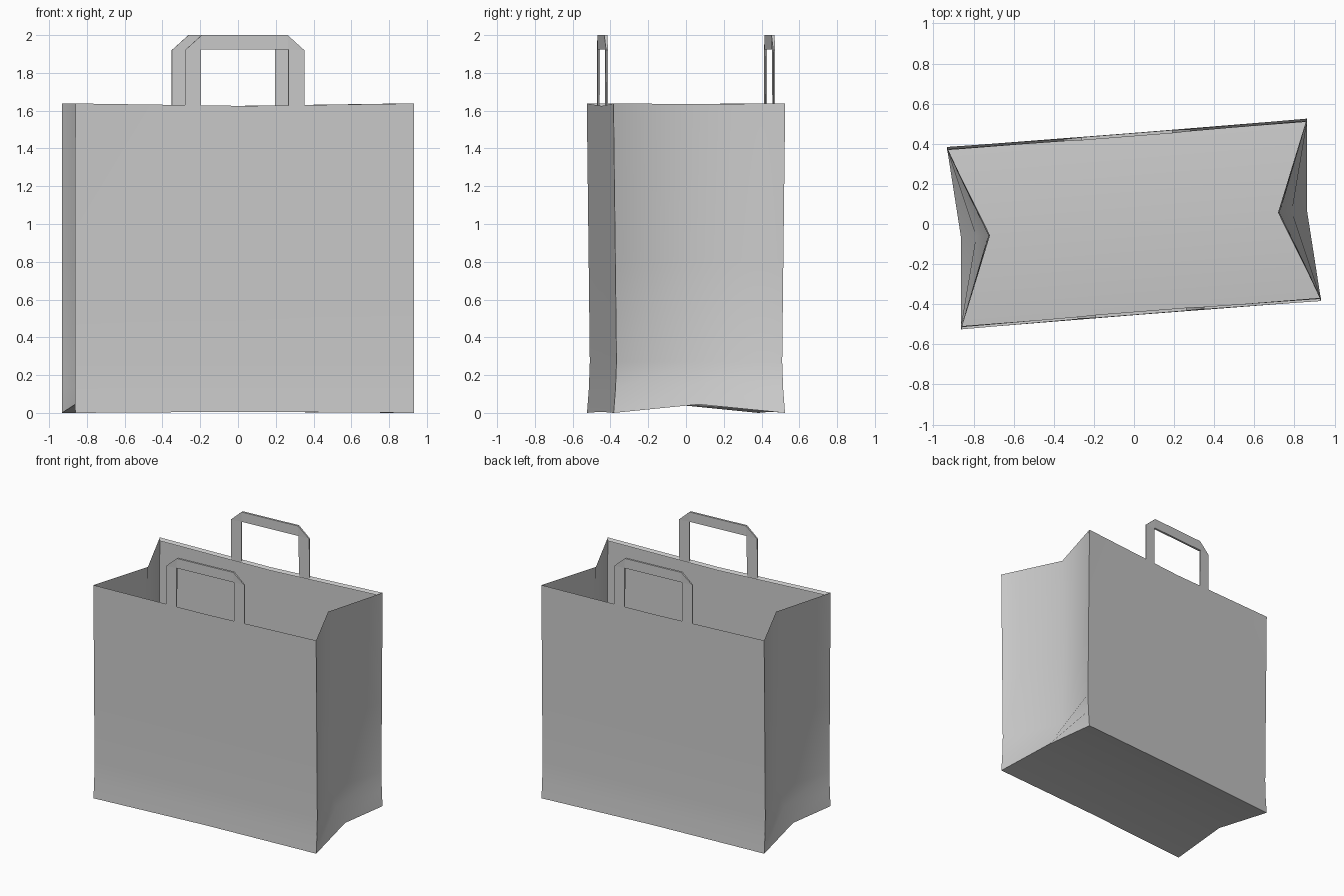
import bpy, bmesh, math

if "Cube" in bpy.data.objects:
    bpy.data.objects.remove(bpy.data.objects["Cube"])

TURN = math.radians(4.5)   # the bag stands slightly turned
HW = 0.9                   # half width of the wide panels


def make_object(name, verts, faces, smooth=None):
    mesh = bpy.data.meshes.new(name)
    bm = bmesh.new()
    vs = [bm.verts.new(v) for v in verts]
    for f in faces:
        bm.faces.new([vs[i] for i in f])
    bmesh.ops.recalc_face_normals(bm, faces=bm.faces)
    bm.to_mesh(mesh)
    bm.free()
    ob = bpy.data.objects.new(name, mesh)
    bpy.context.collection.objects.link(ob)
    ob.rotation_euler.z = TURN
    if smooth:
        bpy.ops.object.select_all(action='DESELECT')
        bpy.context.view_layer.objects.active = ob
        ob.select_set(True)
        bpy.ops.object.shade_smooth_by_angle(angle=math.radians(smooth))
    return ob


# Bag body: stacked rings with gusseted ends
# (corner z, panel middle z, gusset z, corner y, panel middle y, gusset x)
rows = [
    (0.0, 0.006, 0.045, 0.455, 0.453, 0.865),
    (0.13, 0.13, 0.15, 0.445, 0.445, 0.79),
    (0.27, 0.27, 0.27, 0.440, 0.440, 0.73),
    (0.80, 0.80, 0.80, 0.446, 0.443, 0.72),
    (1.638, 1.625, 1.635, 0.456, 0.449, 0.728),
]
verts, faces = [], []
for zc, zm, zg, yc, ym, xg in rows:
    verts += [(-HW, -yc, zc), (0, -ym, zm), (HW, -yc, zc), (xg, 0, zg),
              (HW, yc, zc), (0, ym, zm), (-HW, yc, zc), (-xg, 0, zg)]
for r in range(len(rows) - 1):
    for i in range(8):
        a, b = r * 8 + i, r * 8 + (i + 1) % 8
        faces.append((a, b, b + 8, a + 8))

# Bottom: shallow ridge along the middle
c = len(verts)
verts.append((0, 0, 0.045))
faces += [(0, 1, c, 7), (1, 2, 3, c), (3, 4, 5, c), (5, 6, 7, c)]
make_object("bag_body", verts, faces, 50)


# Folded lip inside each wide rim
def rim_lip(name, s):
    v = []
    for x, y, z in ((-HW, 0.456, 1.638), (0, 0.449, 1.625), (HW, 0.456, 1.638)):
        v += [(x, s * y, z), (x * 0.995, s * (y - 0.013), z - 0.02)]
    make_object(name, v, [(0, 2, 3, 1), (2, 4, 5, 3)])


# Handle: flat strap with cut corners, slightly thicker along the top bar
def handle(name, s):
    outer = [(-0.317, 1.61), (-0.317, 1.92), (-0.228, 2.0),
             (0.228, 2.0), (0.317, 1.92), (0.317, 1.61)]
    inner = [(-0.232, 1.61), (-0.232, 1.925), (-0.230, 1.925),
             (0.230, 1.925), (0.232, 1.925), (0.232, 1.61)]
    half = [0.004, 0.005, 0.008, 0.008, 0.005, 0.004]
    y = s * 0.444
    v, f = [], []
    for (xo, zo), (xi, zi), h in zip(outer, inner, half):
        v += [(xo, y - h, zo), (xi, y - h, zi), (xi, y + h, zi), (xo, y + h, zo)]
    for k in range(5):
        for j in range(4):
            a, b = k * 4 + j, k * 4 + (j + 1) % 4
            f.append((a, b, b + 4, a + 4))
    f += [(0, 1, 2, 3), (20, 21, 22, 23)]
    make_object(name, v, f)


for side, s in (("front", -1), ("back", 1)):
    rim_lip(side + "_rim_lip", s)
    handle(side + "_handle", s)
